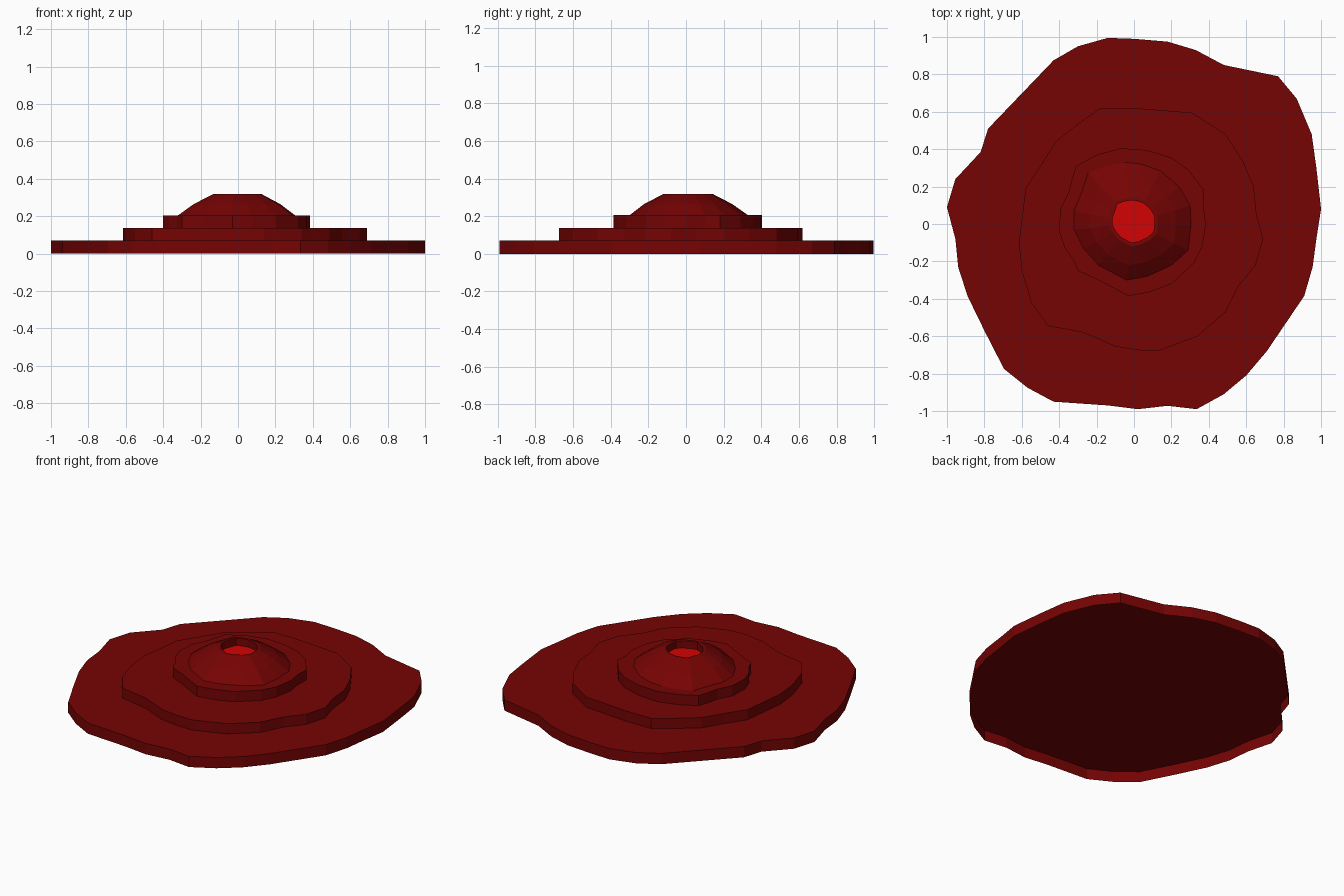
import bpy, bmesh


def material(name, color):
    m = bpy.data.materials.new(name)
    m.diffuse_color = (*color, 1)
    return m


DARK = material("dark red", (0.18, 0.001, 0.001))
BRIGHT = material("bright red", (0.65, 0.001, 0.001))


def loft(name, outline, levels, mat):
    """Stack scaled copies (scale, dx, dy, z) of an outline; open below, capped on top."""
    bm = bmesh.new()
    rings = [[bm.verts.new((x * s + dx, y * s + dy, z)) for x, y in outline]
             for s, dx, dy, z in levels]
    n = len(outline)
    for a, b in zip(rings, rings[1:]):
        for i in range(n):
            j = (i + 1) % n
            bm.faces.new((a[i], a[j], b[j], b[i]))
    bm.faces.new(rings[-1])
    me = bpy.data.meshes.new(name)
    bm.to_mesh(me)
    bm.free()
    me.materials.append(mat)
    ob = bpy.data.objects.new(name, me)
    bpy.context.collection.objects.link(ob)
    return ob


base = [(1, .08), (.975, .3), (.95, .48), (.87, .67), (.77, .79), (.48, .85),
        (.33, .93), (.18, .975), (0, .99), (-.14, .995), (-.3, .95),
        (-.43, .875), (-.78, .51), (-.82, .385), (-.955, .24), (-1, .09),
        (-.955, -.08), (-.94, -.23), (-.89, -.385), (-.8, -.57),
        (-.695, -.775), (-.57, -.875), (-.43, -.95), (-.14, -.97),
        (.02, -.99), (.18, -.972), (.335, -.99), (.48, -.91), (.6, -.81),
        (.71, -.68), (.91, -.385), (.955, -.23), (.975, -.08)]
middle = [(.69, -.08), (.655, .05), (.64, .2), (.58, .34), (.49, .48),
          (.31, .595), (0, .62), (-.18, .62), (-.3, .535), (-.42, .44),
          (-.5, .31), (-.58, .19), (-.615, -.1), (-.6, -.25), (-.55, -.42),
          (-.46, -.545), (-.27, -.58), (-.1, -.655), (.03, -.675),
          (.14, -.675), (.34, -.6), (.49, -.47), (.56, -.33), (.65, -.22)]
upper = [(.385, 0), (.37, .1), (.375, .18), (.29, .29), (.2, .355),
         (.07, .395), (-.07, .405), (-.2, .37), (-.31, .31), (-.335, .23),
         (-.35, .17), (-.395, .08), (-.4, -.04), (-.37, -.13), (-.325, -.19),
         (-.3, -.25), (-.19, -.3), (-.03, -.385), (.08, -.365), (.2, -.32),
         (.32, -.21), (.365, -.12)]
cone = [(.305, 0), (.3, .1), (.24, .2), (.14, .285), (.04, .32), (-.05, .33),
        (-.15, .31), (-.245, .275), (-.28, .17), (-.32, .07), (-.32, -.03),
        (-.27, -.13), (-.19, -.22), (-.04, -.3), (.07, -.28), (.2, -.22),
        (.29, -.14)]

# Stepped slabs, hollow underneath
loft("base_slab", base, [(1, 0, 0, 0), (1, 0, 0, .071)], DARK)
loft("middle_slab", middle, [(1, 0, 0, .071), (1, 0, 0, .138)], DARK)
loft("upper_slab", upper, [(1, 0, 0, .138), (1, 0, 0, .205)], DARK)

# Crater cone with a sunken glowing floor
crater = loft("crater_cone", cone,
              [(1, 0, 0, .205), (.74, 0, 0, .265), (.415, 0, .005, .318),
               (.36, 0, .008, .318), (.36, 0, .008, .27)], DARK)
crater.data.materials.append(BRIGHT)
for f in crater.data.polygons:
    if f.normal.z > .9 and abs(f.center.z - .27) < .001:
        f.material_index = 1
